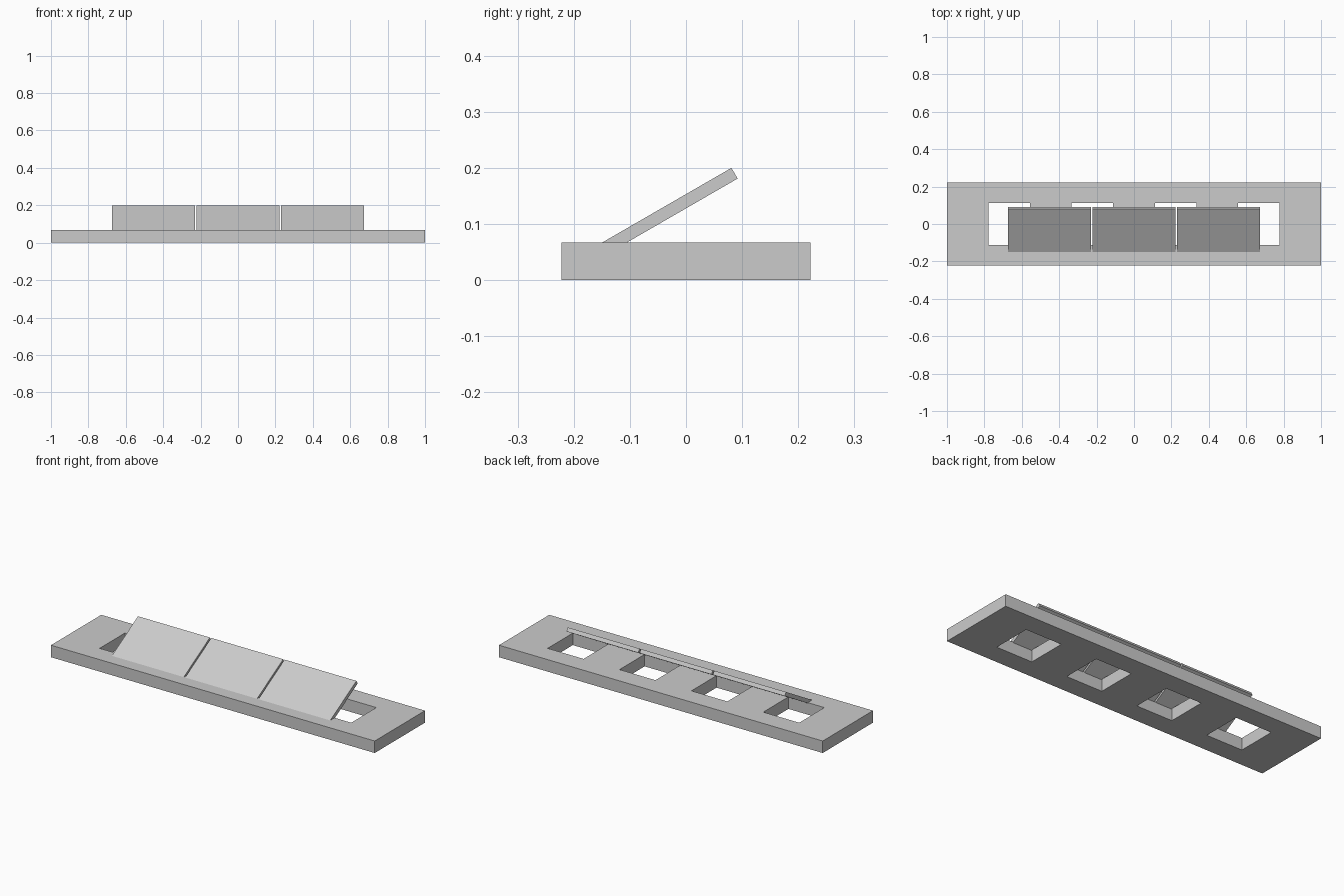
import bpy
from math import radians, sin, cos
from mathutils import Vector

cube = bpy.data.objects.get("Cube")
if cube:
    bpy.data.objects.remove(cube, do_unlink=True)

LENGTH, DEPTH, HEIGHT = 2.0, 0.444, 0.067
HOLE = 0.222
PANEL_WIDTH, PANEL_GAP, PANEL_THICK = 0.444, 0.0085, 0.022
TILT = radians(30)

grey = bpy.data.materials.new("plain_grey")
grey.use_nodes = True
colour = (0.6, 0.6, 0.6, 1)
grey.diffuse_color = colour
grey.node_tree.nodes["Principled BSDF"].inputs["Base Color"].default_value = colour


def box(name, size, location):
    bpy.ops.mesh.primitive_cube_add(size=1, location=location)
    obj = bpy.context.object
    obj.name = name
    obj.scale = size
    bpy.ops.object.transform_apply(location=False, rotation=False, scale=True)
    obj.data.materials.append(grey)
    return obj


# Base slab with four square through holes
base = box("base_slab", (LENGTH, DEPTH, HEIGHT), (0, 0, HEIGHT / 2))
for i in range(4):
    x = (i - 1.5) * 2 * HOLE
    cutter = box("hole_cutter", (HOLE, HOLE, 1), (x, 0, 0))
    cut = base.modifiers.new("hole", 'BOOLEAN')
    cut.operation = 'DIFFERENCE'
    cut.solver = 'EXACT'
    cut.object = cutter
    bpy.context.view_layer.objects.active = base
    bpy.ops.object.modifier_apply(modifier=cut.name)
    bpy.data.objects.remove(cutter, do_unlink=True)

# Three tilted panels, sunk into the slab along their front edge
along = Vector((0, cos(TILT), sin(TILT)))
normal = Vector((0, -sin(TILT), cos(TILT)))
top_corner = Vector((0, 0.081, 0.2))
panel_length = 0.27
centre = top_corner - along * panel_length / 2 - normal * PANEL_THICK / 2
for name, side in (("right_panel", -1), ("middle_panel", 0), ("left_panel", 1)):
    x = side * (PANEL_WIDTH + PANEL_GAP)
    panel = box(name, (PANEL_WIDTH, panel_length, PANEL_THICK), centre + Vector((x, 0, 0)))
    panel.rotation_euler.x = TILT
